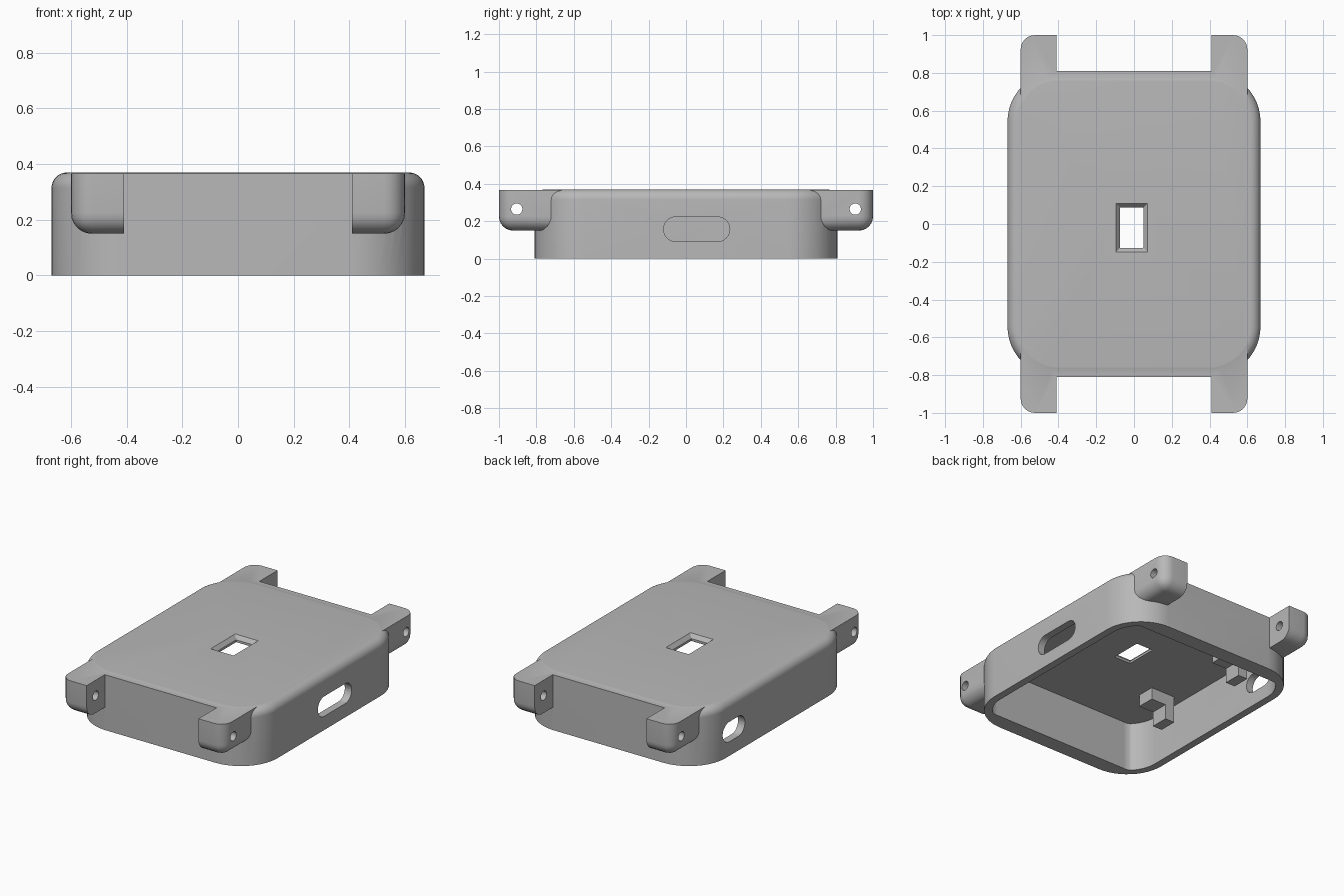
import bpy, bmesh, math
from mathutils import Matrix

cube = bpy.data.objects.get("Cube")
if cube:
    bpy.data.objects.remove(cube, do_unlink=True)

grey = bpy.data.materials.new("light_grey_plastic")
grey.use_nodes = True
COLOUR = (0.48, 0.48, 0.48, 1)
grey.diffuse_color = COLOUR
grey.node_tree.nodes["Principled BSDF"].inputs["Base Color"].default_value = COLOUR


def make(name, bm):
    bmesh.ops.recalc_face_normals(bm, faces=bm.faces)
    mesh = bpy.data.meshes.new(name)
    bm.to_mesh(mesh)
    bm.free()
    mesh.materials.append(grey)
    ob = bpy.data.objects.new(name, mesh)
    bpy.context.collection.objects.link(ob)
    return ob


def rounded(hx, hy, r, steps=12):
    """Outline of a rounded rectangle."""
    pts = []
    for q, (sx, sy) in enumerate([(1, 1), (-1, 1), (-1, -1), (1, -1)]):
        for i in range(steps + 1):
            a = math.pi / 2 * (q + i / steps)
            pts.append((sx * (hx - r) + r * math.cos(a), sy * (hy - r) + r * math.sin(a)))
    return pts


def loft(name, layers, matrix=Matrix()):
    """Closed skin through outlines given as (points, height)."""
    bm = bmesh.new()
    rings = [[bm.verts.new((x, y, z)) for x, y in pts] for pts, z in layers]
    n = len(rings[0])
    for a, b in zip(rings, rings[1:]):
        for i in range(n):
            j = (i + 1) % n
            bm.faces.new((a[i], a[j], b[j], b[i]))
    bm.faces.new(rings[0][::-1])
    bm.faces.new(rings[-1])
    bmesh.ops.transform(bm, matrix=matrix, verts=bm.verts)
    return make(name, bm)


def box_bm(x0, x1, y0, y1, z0, z1):
    bm = bmesh.new()
    bmesh.ops.create_cube(bm, size=1)
    for v in bm.verts:
        v.co = (x1 if v.co.x > 0 else x0, y1 if v.co.y > 0 else y0, z1 if v.co.z > 0 else z0)
    return bm


def combine(target, tool, operation):
    mod = target.modifiers.new(operation, "BOOLEAN")
    mod.operation, mod.solver, mod.object = operation, "EXACT", tool
    bpy.context.view_layer.objects.active = target
    bpy.ops.object.modifier_apply(modifier=mod.name)
    bpy.data.objects.remove(tool, do_unlink=True)


# Case shell with a rounded top edge
HX, HY, R, H, F = 0.67, 0.81, 0.27, 0.37, 0.055
layers = [(rounded(HX, HY, R), 0)]
for i in range(9):
    a = math.pi / 2 * i / 8
    d = F * (1 - math.cos(a))
    layers.append((rounded(HX - d, HY - d, R - d), H - F + F * math.sin(a)))
case = loft("watch_case", layers)

# End bars and strap lugs, mirrored to all four corners
LUG_TOP = 0.367
for sy in (-1, 1):
    ys = sorted((sy * 0.6, sy * HY))
    combine(case, make("end_bar", box_bm(-0.42, 0.42, *ys, 0.2, LUG_TOP)), "UNION")
    for sx in (-1, 1):
        bm = box_bm(0.41, 0.6, 0.6, 1.0, 0.15, LUG_TOP)
        edges = []
        for e in bm.edges:
            m = (e.verts[0].co + e.verts[1].co) / 2
            outer = [m.x > 0.59, m.y > 0.99, m.z < 0.16]
            if sum(outer) == 2:
                edges.append(e)
        bmesh.ops.bevel(bm, geom=edges, offset=0.075, segments=6, profile=0.5, affect="EDGES")
        bmesh.ops.scale(bm, vec=(sx, sy, 1), verts=bm.verts)
        combine(case, make("strap_lug", bm), "UNION")

# Hollow underside with straight, thicker end walls
inner = [(x, max(-0.705, min(0.705, y))) for x, y in rounded(0.62, 0.76, 0.22)]
combine(case, loft("cavity", [(inner, -0.1), (inner, 0.33)]), "DIFFERENCE")

# Chamfered sensor window in the roof
window = [(rounded(w, h, 0.002, 1), z) for w, h, z in
          [(0.062, 0.107, 0.2), (0.062, 0.107, 0.345), (0.084, 0.129, H), (0.084, 0.129, 0.45)]]
combine(case, loft("window", window, Matrix.Translation((-0.0125, -0.02, 0))), "DIFFERENCE")

# Side slots and strap pin holes, cut along x
along_x = Matrix(((0, 0, 1, 0), (1, 0, 0, 0), (0, 1, 0, 0), (0, 0, 0, 1)))


def cut_along_x(x, y, z, depth, half_width, radius):
    pts = rounded(half_width, radius, radius * 0.999, 8)
    place = Matrix.Translation((x, y, z)) @ along_x
    combine(case, loft("slot", [(pts, -depth), (pts, depth)], place), "DIFFERENCE")


cut_along_x(0.65, 0.057, 0.157, 0.09, 0.177, 0.066)
cut_along_x(-0.65, 0.455, 0.16, 0.09, 0.115, 0.066)
for y in (-0.905, 0.905):
    cut_along_x(0, y, 0.265, 0.8, 0.0301, 0.03)

# L-shaped retaining hooks under the roof
for i, y in enumerate((-0.33, 0.37)):
    hook = make(f"retaining_hook_{i + 1}", box_bm(-0.55, -0.37, y - 0.06, y + 0.06, 0.25, 0.34))
    tab = make("hook_tab", box_bm(-0.55, -0.48, y - 0.06, y + 0.06, 0.15, 0.3))
    combine(hook, tab, "UNION")

# Smooth shading with sharp edges kept
bpy.ops.object.select_all(action="DESELECT")
case.select_set(True)
bpy.context.view_layer.objects.active = case
bpy.ops.object.shade_smooth_by_angle(angle=math.radians(25))
